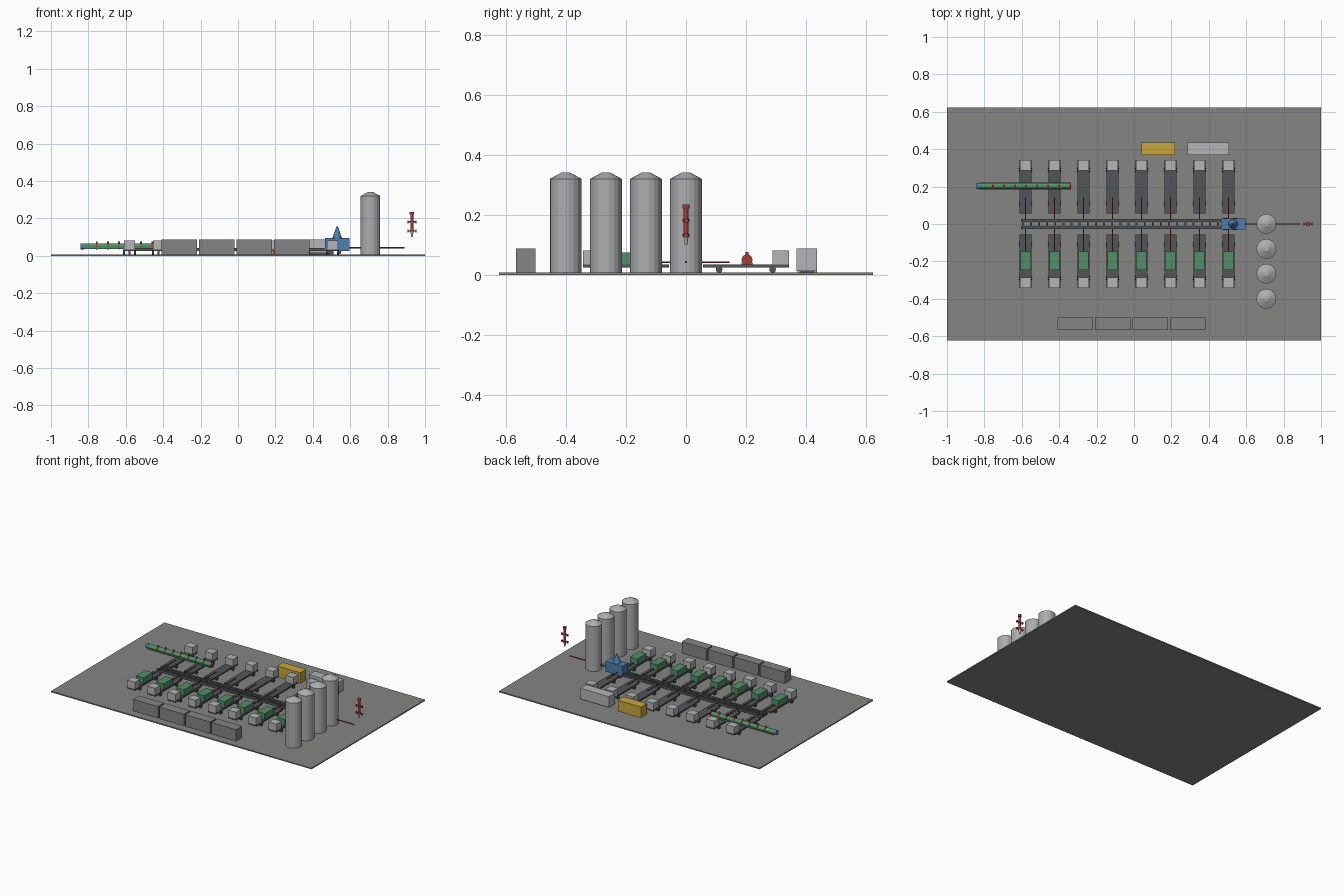
import bpy
import math


def material(name, r, g, b):
    m = bpy.data.materials.new(name)
    m.diffuse_color = (r, g, b, 1)
    return m


GROUND = material("ground_grey", 0.235, 0.235, 0.23)
BOX = material("container_grey", 0.23, 0.235, 0.23)
LIGHT = material("light_grey", 0.45, 0.46, 0.47)
SILO = material("silo_grey", 0.41, 0.42, 0.43)
DARK = material("dark_steel", 0.085, 0.092, 0.1)
GREEN = material("green", 0.085, 0.28, 0.14)
RED = material("red", 0.42, 0.045, 0.04)
BLUE = material("blue", 0.08, 0.21, 0.42)
YELLOW = material("yellow", 0.58, 0.39, 0.045)
ROT = {'x': (0, math.pi / 2, 0), 'y': (math.pi / 2, 0, 0), 'z': (0, 0, 0)}


def finish(name, mat):
    o = bpy.context.object
    o.name = name
    o.data.materials.append(mat)
    return o


def box(name, mat, x0, x1, y0, y1, z0, z1):
    y0, y1 = min(y0, y1), max(y0, y1)
    bpy.ops.mesh.primitive_cube_add(size=1, location=((x0 + x1) / 2, (y0 + y1) / 2, (z0 + z1) / 2))
    o = finish(name, mat)
    o.scale = (x1 - x0, y1 - y0, z1 - z0)
    return o


def tube(name, mat, loc, r, length, axis='z', r2=None, n=12):
    # cylinder or truncated cone centred on loc
    bpy.ops.mesh.primitive_cone_add(vertices=n, radius1=r, radius2=r if r2 is None else r2,
                                    depth=length, location=loc, rotation=ROT[axis])
    return finish(name, mat)


# ground pad
box("ground_pad", GROUND, -1, 1, -0.6225, 0.6225, 0, 0.008)

# pump trucks in two mirrored rows; the front row carries engines
for i in range(8):
    x = -0.58 + 0.155 * i
    for s in (1, -1):
        box("truck_bed", DARK, x - 0.031, x + 0.031, s * 0.057, s * 0.342, 0.025, 0.035)
        box("truck_cab", LIGHT, x - 0.03, x + 0.03, s * 0.287, s * 0.343, 0.035, 0.082)
        if s < 0:
            box("pump_engine", GREEN, x - 0.028, x + 0.028, -0.247, -0.147, 0.035, 0.076)
        for y in (0.11, 0.288):
            for dx in (-0.029, 0.029):
                tube("truck_wheel", DARK, (x + dx, s * y, 0.019), 0.011, 0.012, 'x')
        # high pressure line from manifold to truck
        tube("pressure_line", RED, (x, s * 0.083, 0.043), 0.003, 0.122, 'y', n=8)

# central manifold: twin rails with cross bars and pins
for s in (1, -1):
    box("manifold_rail", DARK, -0.605, 0.47, s * 0.012, s * 0.027, 0.025, 0.042)
for i in range(25):
    x = -0.595 + 0.0435 * i
    box("manifold_crossbar", DARK, x - 0.005, x + 0.005, -0.013, 0.013, 0.027, 0.037)
for i in range(8):
    x = -0.58 + 0.155 * i
    for y in (-0.02, 0.02):
        box("manifold_leg", DARK, x - 0.005, x + 0.005, y - 0.004, y + 0.004, 0.008, 0.026)

# blender unit with hopper
box("blender_body", BLUE, 0.466, 0.595, -0.03, 0.03, 0.026, 0.096)
tube("blender_hopper", BLUE, (0.53, 0, 0.126), 0.025, 0.06, r2=0.004, n=16)
for x in (0.49, 0.54):
    for y in (-0.026, 0.026):
        tube("blender_wheel", DARK, (x, y, 0.019), 0.011, 0.01, 'y')

# sand silos
for y in (0, -0.133, -0.266, -0.4):
    tube("silo_body", SILO, (0.708, y, 0.164), 0.053, 0.312, n=18)
    tube("silo_roof", SILO, (0.708, y, 0.331), 0.053, 0.022, r2=0.012, n=18)

# feed line to the wellhead
tube("well_line", RED, (0.74, 0, 0.044), 0.004, 0.3, 'x', n=8)

# wellhead stack with valves
wx = 0.93
tube("wellhead_column", RED, (wx, 0, 0.182), 0.008, 0.1)
tube("wellhead_cap", RED, (wx, 0, 0.228), 0.012, 0.014)
tube("wellhead_base", LIGHT, (wx, 0, 0.117), 0.004, 0.034, r2=0.009)
for z in (0.228, 0.182, 0.133):
    tube("wellhead_flange", RED, (wx, 0, z), 0.012, 0.008)
for z in (0.182, 0.133):
    tube("valve_stem", RED, (wx, 0, z), 0.003, 0.044, 'x', n=8)
    for dx in (-0.022, 0.022):
        tube("valve_wheel", RED, (wx + dx, 0, z), 0.008, 0.005, 'x')

# long green tool string lying across the back trucks
tube("tool_body", GREEN, (-0.585, 0.203, 0.051), 0.0155, 0.49, 'x', n=16)
box("tool_cradle", GREEN, -0.825, -0.34, 0.185, 0.221, 0.036, 0.044)
tube("tool_nose", BLUE, (-0.832, 0.203, 0.051), 0.016, 0.02, 'x', n=16)
for i in range(8):
    x = -0.755 + 0.0593 * i
    tube("tool_ring", RED, (x, 0.203, 0.051), 0.018, 0.007, 'x', n=16)
    tube("tool_knob", RED, (x, 0.203, 0.07), 0.005, 0.014)

# storage containers along the front
for i in range(4):
    x = -0.408 + 0.2 * i
    box("storage_container", BOX, x, x + 0.19, -0.566, -0.5, 0.008, 0.088)

# yellow unit and white trailer at the back
box("generator_unit", YELLOW, 0.041, 0.219, 0.37, 0.435, 0.008, 0.082)
box("control_trailer", LIGHT, 0.287, 0.507, 0.368, 0.435, 0.014, 0.088)
box("trailer_skid", DARK, 0.3, 0.495, 0.38, 0.425, 0.008, 0.014)
